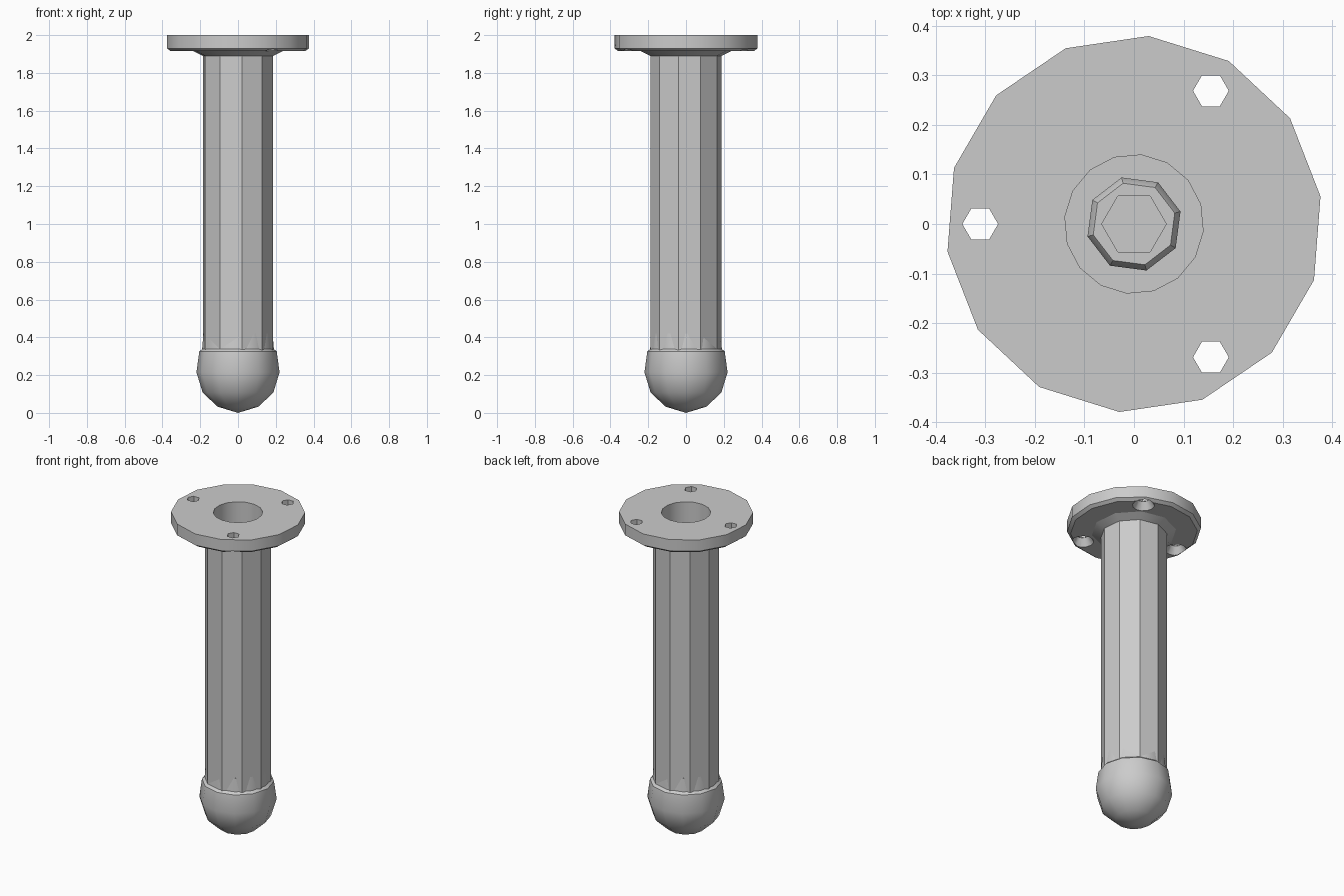
import bpy, bmesh, math

cube = bpy.data.objects.get("Cube")
if cube:
    bpy.data.objects.remove(cube, do_unlink=True)

grey = bpy.data.materials.new("light_grey")
grey.use_nodes = True
colour = (0.6, 0.6, 0.6, 1)
grey.diffuse_color = colour
grey.node_tree.nodes["Principled BSDF"].inputs["Base Color"].default_value = colour


def lathe(name, profile, sides, phase=0.0, at=(0, 0)):
    """Closed solid of revolution from (radius, z) points, listed bottom to top."""
    bm = bmesh.new()
    rings = []
    for r, z in profile:
        if r == 0:
            rings.append([bm.verts.new((*at, z))])
            continue
        angles = [math.radians(phase) + math.tau * i / sides for i in range(sides)]
        rings.append([bm.verts.new((at[0] + r * math.cos(a), at[1] + r * math.sin(a), z))
                      for a in angles])
    for low, high in zip(rings, rings[1:]):
        for i in range(sides):
            j = (i + 1) % sides
            if len(low) == 1:
                bm.faces.new((low[0], high[j], high[i]))
            else:
                bm.faces.new((low[i], low[j], high[j], high[i]))
    for ring in (rings[0], rings[-1]):
        if len(ring) > 1:
            bm.faces.new(ring)
    bmesh.ops.recalc_face_normals(bm, faces=bm.faces)
    mesh = bpy.data.meshes.new(name)
    bm.to_mesh(mesh)
    bm.free()
    mesh.materials.append(grey)
    obj = bpy.data.objects.new(name, mesh)
    bpy.context.collection.objects.link(obj)
    return obj


def activate(obj):
    bpy.ops.object.select_all(action="DESELECT")
    obj.select_set(True)
    bpy.context.view_layer.objects.active = obj


def cut(obj, cutter):
    cutter.hide_render = True
    activate(obj)
    mod = obj.modifiers.new("cut", "BOOLEAN")
    mod.operation, mod.solver, mod.object = "DIFFERENCE", "EXACT", cutter
    bpy.ops.object.modifier_apply(modifier=mod.name)
    bpy.data.objects.remove(cutter, do_unlink=True)


def bore():
    return lathe("bore_cutter", [(0.14, 0.45), (0.14, 2.1)], 16, 16.5)


# Mounting flange with chamfered underside, bore and three countersunk holes
flange = lathe("flange", [(0.36, 1.915), (0.38, 1.93), (0.38, 2.0)], 14, 8.4)
cut(flange, bore())
for angle in (60, 180, 300):
    a = math.radians(angle)
    centre = (0.31 * math.cos(a), 0.31 * math.sin(a))
    cut(flange, lathe("hole_cutter", [(0.036, 1.8), (0.036, 2.1)], 6, 0, centre))
    cut(flange, lathe("sink_cutter", [(0.066, 1.91), (0.036, 1.96)], 12, 0, centre))

# Ten-sided hollow leg with a flared collar under the flange
leg = lathe("leg_tube", [(0.19, 0.2), (0.19, 1.89), (0.245, 1.917), (0.245, 1.95)], 10, -84)
cut(leg, bore())

# Rounded foot with a short neck gripping the leg
foot = lathe("ball_foot", [(0, 0), (0.108, 0.033), (0.187, 0.107), (0.22, 0.215),
                           (0.205, 0.325), (0.19, 0.338), (0.183, 0.42)], 12)

# Socket-head bolt at the bottom of the bore
bolt = lathe("socket_bolt", [(0.097, 0.44), (0.097, 0.54), (0.085, 0.56)], 8, 15)
cut(bolt, lathe("socket_cutter", [(0.065, 0.5), (0.065, 0.7)], 6))

for part in (flange, leg, foot, bolt):
    activate(part)
    bpy.ops.object.shade_smooth_by_angle(angle=math.radians(33))
